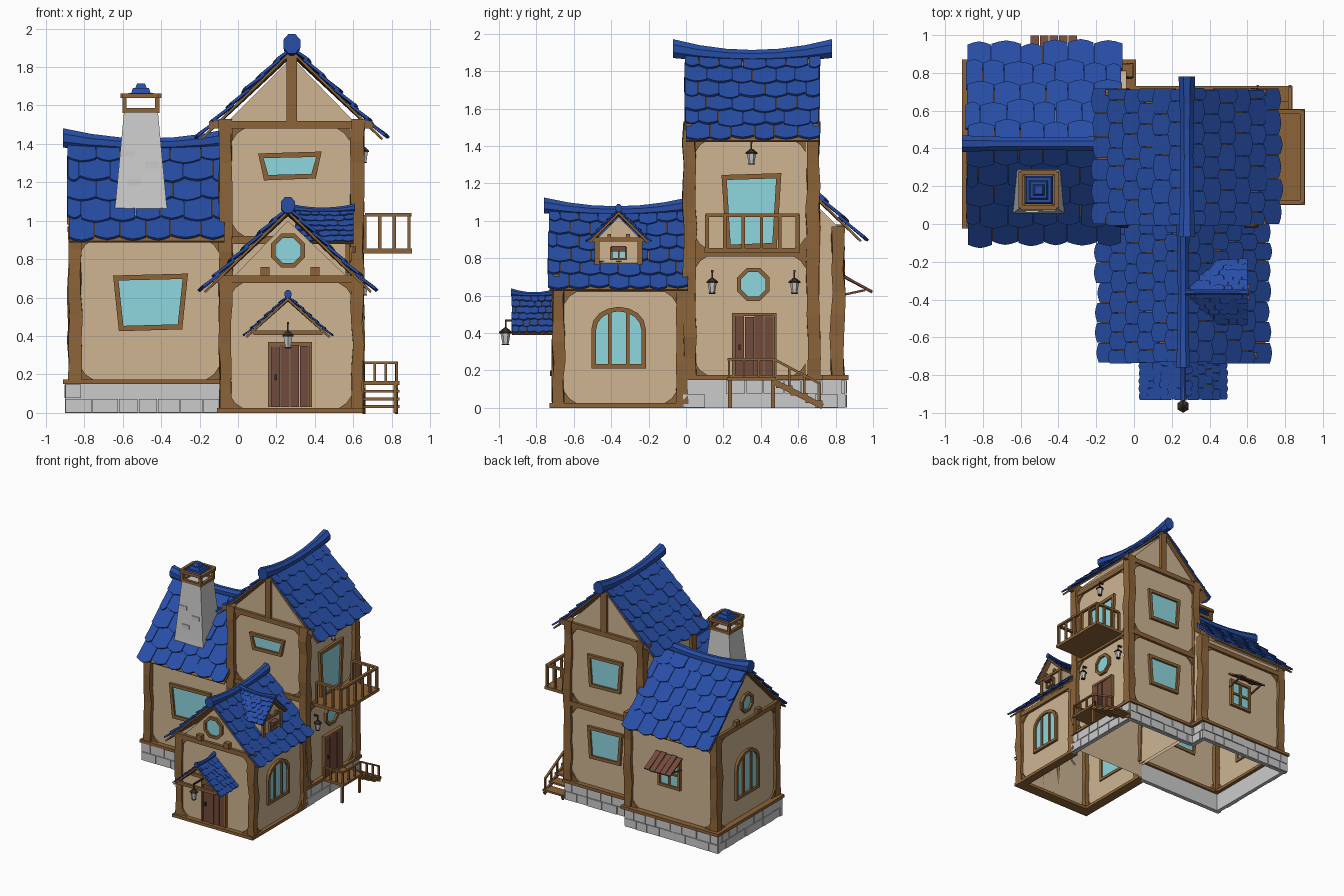
import bpy, bmesh, math, random
from mathutils import Vector as V

if "Cube" in bpy.data.objects:
    bpy.data.objects.remove(bpy.data.objects["Cube"])
random.seed(4)
COL = dict(blue=(.02, .075, .38), plaster=(.62, .46, .29), wood=(.26, .125, .04), glass=(.27, .68, .74),
           door=(.17, .07, .045), iron=(.05, .03, .02), stone=None)
MAT, parts = {}, {}
for k, c in COL.items():
    if c:
        MAT[k] = bpy.data.materials.new(k)
        MAT[k].diffuse_color = (*c, 1)
Z = V((0, 0, 1))

def P(name, mat):
    """bmesh collecting one named part"""
    return parts.setdefault((name, mat), bmesh.new())
def jit(a):
    return random.uniform(-a, a)
def skin(bm, rings, cap=True, closed=True):
    """join equal rings of points by quads"""
    vs = [[bm.verts.new(p) for p in r] for r in rings]
    n = len(vs[0])
    for a, b in zip(vs, vs[1:]):
        for i in range(n if closed else n - 1):
            bm.faces.new((a[i], a[(i + 1) % n], b[(i + 1) % n], b[i]))
    if cap:
        bm.faces.new(vs[0][::-1])
        bm.faces.new(vs[-1])
def bar(bm, a, b, w, h):
    a, b = V(a), V(b)
    d = (b - a).normalized()
    s = d.cross(Z) if abs(d.z) < .95 else V((1, 0, 0))
    s.normalize()
    u = s.cross(d)
    off = [s * (i * w / 2) + u * (j * h / 2) for i, j in ((-1, -1), (1, -1), (1, 1), (-1, 1))]
    skin(bm, [[a + o for o in off], [b + o for o in off]])
def box(bm, x0, x1, y0, y1, z0, z1):
    skin(bm, [[V((x0, y0, z)), V((x1, y0, z)), V((x1, y1, z)), V((x0, y1, z))] for z in (z0, z1)])
def loft(bm, axis, stations, sides, wob=0):
    """stations: (centre, radius a, radius b) along an axis"""
    A, B = {'x': (V((0, 1, 0)), Z), 'y': (V((1, 0, 0)), Z), 'z': (V((1, 0, 0)), V((0, 1, 0)))}[axis]
    k = 1 / math.cos(math.pi / sides)
    skin(bm, [[V(c) + A * ((ra + jit(wob)) * k * math.cos(t)) + B * ((rb + jit(wob)) * k * math.sin(t))
               for t in [(i + .5) * 2 * math.pi / sides for i in range(sides)]] for c, ra, rb in stations])
# wall frames: u runs along the wall (world x or y, signed), v is up, d is outward
def wall(side, off):
    U = dict(front=V((1, 0, 0)), right=V((0, 1, 0)), back=V((-1, 0, 0)), left=V((0, -1, 0)))[side]
    N = U.cross(Z)
    return lambda u, v, d: U * u + Z * v + N * (d + off)
def fbox(bm, F, u0, u1, v0, v1, d0, d1):
    skin(bm, [[F(u0, v0, d), F(u1, v0, d), F(u1, v1, d), F(u0, v1, d)] for d in (d0, d1)])
def window(F, pts, t=.028, bars=()):
    us, vs = [p[0] for p in pts], [p[1] for p in pts]
    cu, cv, hu, hv = (min(us) + max(us)) / 2, (min(vs) + max(vs)) / 2, (max(us) - min(us)) / 2, (max(vs) - min(vs)) / 2
    inn = [(cu + (u - cu) * (1 - t / hu), cv + (v - cv) * (1 - t / hv)) for u, v in pts]
    ring = lambda q, d: [F(u, v, d) for u, v in q]
    skin(P('window_frames', 'wood'), [ring(pts, -.01), ring(pts, .022), ring(inn, .022), ring(inn, -.01), ring(pts, -.01)], cap=False)
    skin(P('window_panes', 'glass'), [ring(inn, .0), ring(inn, .006)])
    for b in bars:
        fbox(P('window_frames', 'wood'), F, *b, 0, .018)
def trap(F, u, v, wt, wb, h):
    window(F, [(u - wb, v - h), (u + wb, v - h + .01), (u + wt, v + h), (u - wt, v + h - .01)])
def arch(F, u, v0, v1, w):
    vs = v1 - w * .8
    pts = [(u - w, v0), (u + w, v0)] + [(u + w * math.cos(a), vs + w * .8 * math.sin(a)) for a in [i * math.pi / 8 for i in range(9)]]
    window(F, pts, .024, [(u + s * w * .33 - .009, u + s * w * .33 + .009, v0 + .01, v1 - .03) for s in (-1, 1)])
def octa(F, u, v, r):
    window(F, [(u + r * math.cos((i + .5) * math.pi / 4), v + r * math.sin((i + .5) * math.pi / 4)) for i in range(8)], .022)
def door(F, u0, u1, v0, v1):
    n, w = 4, (u1 - u0) / 4
    for i in range(n):
        fbox(P('door_planks', 'door'), F, u0 + i * w + .002, u0 + (i + 1) * w - .002, v0, v1 + jit(.006), 0, .022 + jit(.004))
    fbox(P('door_frames', 'wood'), F, u0 - .015, u1 + .015, v1, v1 + .018, 0, .03)
    for a in (u0 - .015, u1):
        fbox(P('door_frames', 'wood'), F, a, a + .015, v0, v1, 0, .028)
    fbox(P('door_handles', 'iron'), F, u0 + .02, u0 + .032, v0 + .14, v0 + .17, .02, .036)
def braces(F, u0, u1, v0, v1, s=.065):
    for u, a in ((u0, 1), (u1, -1)):
        for v, b in ((v0, 1), (v1, -1)):
            q = [(u, v), (u + a * s, v), (u + a * s * .4, v + b * s * .4), (u, v + b * s)]
            skin(P('corner_braces', 'wood'), [[F(x, y, d) for x, y in q] for d in (-.005, .014)])
def lantern(F, u, v, d=.035, s=1):
    bm = P('lanterns', 'iron')
    c = lambda h: F(u, v + h * s, d)
    bar(bm, F(u, v + .12 * s, -.01), F(u, v + .12 * s, d), .012, .012)
    bar(bm, c(.125), c(.08), .008, .008)
    loft(bm, 'z', [(c(.085), .006 * s, .006 * s), (c(.065), .027 * s, .027 * s), (c(.058), .027 * s, .027 * s)], 6)
    loft(bm, 'z', [(c(0), .014 * s, .014 * s), (c(.006), .017 * s, .017 * s)], 6)
    loft(P('lantern_glass', 'stone'), 'z', [(c(.006), .013 * s, .013 * s), (c(.058), .021 * s, .021 * s)], 6)
# shingled roofs
def slope(name, e0, e1, r0, r1, rows, cols, sag, th):
    e0, e1, r0, r1 = map(V, (e0, e1, r0, r1))
    N = (e1 - e0).cross(r0 - e0).normalized()
    N = N if N.z > 0 else -N
    def at(s, t, h):
        return e0.lerp(e1, s).lerp(r0.lerp(r1, s), t) + N * h + Z * (sag * (2 * s - 1) ** 2 * t)
    S = [i / 6 for i in range(7)]
    skin(P(name + '_deck', 'wood'), [[at(s, .02, -.012), at(s, .02, 0), at(s, 1, 0), at(s, 1, -.012)] for s in S])
    bm = P(name + '_shingles', 'blue')
    for r in range(rows):
        sh = .5 * (r % 2)
        cut = [min(1, max(0, (i - sh + jit(.1)) / cols)) for i in range(cols + 1 + r % 2)]
        cut[0], cut[-1] = -.008 + jit(.008), 1.008 + jit(.008)
        for a, b in zip(cut, cut[1:]):
            lo, hi, g = (r + jit(.1)) / rows, min(1, (r + 1.3) / rows), .002
            k = .17 / rows
            q = [(a + g, lo + k), ((a * 3 + b) / 4, lo + k * .35), ((a + b) / 2, lo), ((a + b * 3) / 4, lo + k * .35), (b - g, lo + k), (b - g, hi), (a + g, hi)]
            lift = th * random.uniform(.7, 1.2)
            skin(bm, [[at(s, t, (lift if t < hi else 0) + o) for s, t in q] for o in (0, th)])
def gable(name, axis, c, hw, ze, zr, s0, s1, rows, cols, sag=.02, th=.014, rr=.042, over=(.05, .05)):
    p = (lambda a, s, z: V((a, s, z))) if axis == 'y' else (lambda a, s, z: V((s, a, z)))
    for k in (-1, 1):
        slope(name, p(c + k * hw, s0, ze), p(c + k * hw, s1, ze), p(c, s0, zr), p(c, s1, zr), rows, cols, sag, th)
    a, b = s0 - over[0], s1 + over[1]
    st = []
    for i in range(7):
        f = i / 6
        q = (2 * f - 1) ** 2
        st.append((p(c, a + (b - a) * f, zr + .01 + q * (sag + rr * .5)), rr * (.8 + .25 * q), rr * (.8 + .4 * q)))
    loft(P(name + '_ridge', 'blue'), axis, st, 8)
def shell(name, axis, pts, s0, s1):
    """plaster walls, open underneath"""
    bm = P(name, 'plaster')
    p = (lambda a, s, z: V((a, s, z))) if axis == 'y' else (lambda a, s, z: V((s, a, z)))
    skin(bm, [[p(a, s, z) for a, z in pts] for s in (s0, s1)], closed=False)
def post(x, y, z0, z1, r=.034):
    n = max(3, int((z1 - z0) / .11))
    loft(P('corner_posts', 'wood'), 'z', [((x + jit(.004), y + jit(.004), z0 + (z1 - z0) * i / n), r, r) for i in range(n + 1)], 4, .006)
def stones(F, u0, u1):
    bm = P('stone_base', 'stone')
    fbox(bm, F, u0, u1, 0, .15, -.03, 0)
    for r in range(2):
        u = u0 - (.05 if r else 0)
        while u < u1:
            w = random.uniform(.09, .15)
            fbox(bm, F, max(u, u0) + .003, max(min(u + w, u1), u0 + .02) - .003, r * .075 + .003, r * .075 + .072, -.01, .008 + jit(.004))
            u += w

# walls
shell('tower_walls', 'y', [(-.07, .13), (-.07, 1.5), (.28, 1.85), (.62, 1.5), (.62, .13)], .02, .69)
shell('left_wing_walls', 'x', [(.02, .13), (.02, .96), (.425, 1.36), (.82, .96), (.82, .13)], -.86, -.04)
shell('front_wing_walls', 'y', [(-.07, .02), (-.07, .66), (.26, 1.0), (.62, .66), (.62, .02)], -.69, .02)
shell('dormer_walls', 'x', [(-.48, .7), (-.48, .9), (-.36, 1.02), (-.24, .9), (-.24, .7)], .35, .57)
# roofs
gable('tower_roof', 'y', .28, .485, 1.42, 1.87, .0, .71, 6, 6, over=(.07, .07))
gable('left_wing_roof', 'x', .425, .525, .885, 1.385, -.88, -.07, 5, 6, sag=.015, over=(.03, .03))
gable('front_wing_roof', 'y', .26, .445, .625, 1.04, -.73, .01, 6, 7, sag=.015, rr=.035, over=(.03, 0))
gable('porch_roof', 'y', .26, .225, .395, .595, -.93, -.69, 6, 6, sag=.005, th=.008, rr=.017, over=(.005, 0))
gable('dormer_roof', 'x', -.36, .165, .885, 1.045, .3, .6, 6, 6, sag=.005, th=.008, rr=.017, over=(.03, .01))
# wall frames used below
FW, FT, FF = wall('front', -.02), wall('front', -.02), wall('front', .69)
RT, RF, RD = wall('right', .62), wall('right', .62), wall('right', .57)
BT, BW, LW, LF, LT = wall('back', .69), wall('back', .82), wall('left', .86), wall('left', .07), wall('left', .07)
# corner posts
for x in (-.065, .62):
    for y in (.02, .68):
        post(x, y, .15, 1.53)
    post(x, -.68, .02, .69, .03)
    post(x, -.02, .02, .69, .03)
for x, y in ((-.85, .02), (-.85, .81), (-.04, .81)):
    post(x, y, .15, .97)
# stone base and sill planks
for F, a, b in ((wall('front', .01), -.9, -.07), (wall('left', .89), -.85, .01), (wall('back', .85), .02, .9), (wall('right', -.02), .69, .85),
                (wall('back', .71), -.64, .02), (wall('right', .64), -.02, .71)):
    stones(F, a, b)
sill = P('sill_planks', 'wood')
for s in ((-.91, -.07, -.025, .04), (-.91, -.83, -.025, .865), (-.91, .01, .8, .87), (-.06, .01, .69, .865), (-.02, .655, .67, .73), (.6, .655, -.02, .73)):
    box(sill, *s, .15, .175)
for s in ((-.1, .65, -.73, -.64), (-.11, -.03, -.73, .02), (.58, .65, -.73, -.02)):
    box(sill, *s, 0, .025)
# beams on the walls
bm = P('wall_beams', 'wood')
for F, u0, u1, v in ((FT, -.15, .7, 1.5), (BT, -.7, .15, 1.5), (BT, -.62, .07, .83), (RT, .0, .7, .83), (RT, .0, .7, 1.45), (LT, -.7, 0, 1.45),
                     (FT, -.07, .62, .9), (FF, -.13, .65, .695), (LW, -.85, 0, .96), (BW, .04, .86, .9), (FW, -.86, -.07, .92),
                     (RF, -.69, 0, .64), (LF, 0, .69, .64)):
    fbox(bm, F, u0, u1, v - .02, v + .02, -.01, .022)
for F, u, v0, v1 in ((FT, .28, 1.5, 1.86), (BT, -.28, 1.5, 1.86)):
    fbox(bm, F, u - .028, u + .028, v0, v1, -.01, .02)
for u in (.14, .4):
    fbox(bm, FF, u - .024, u + .024, .715, .76, 0, .04)
for u in (-.57, -.28):
    fbox(bm, LW, u - .024, u + .024, .98, 1.02, 0, .03)
for F, c in ((FF, .26),):
    for d in (.03, .22):
        fbox(bm, F, c - .18, c + .18, .405, .43, d, d + .02)
for v in (.9, .74):
    fbox(bm, RD, -.5, -.22, v - .01, v + .01, -.01, .015)
for u in (-.475, -.245):
    fbox(bm, RD, u - .013, u + .013, .72, .9, -.01, .012)
for u in (-.41, -.31):
    fbox(bm, RD, u - .01, u + .01, .905, .93, 0, .02)
for F, a, b, c, d in ((FW, -.82, -.1, .175, .9), (FT, -.03, .58, .92, 1.48), (FF, -.04, .59, .025, .675), (RT, .05, .64, .175, .81), (RT, .05, .64, .85, 1.43),
                      (RF, -.65, -.05, .025, .62), (LF, .05, .65, .025, .62), (BT, -.58, .03, .175, .81), (BT, -.58, .03, .85, 1.48),
                      (BW, .07, .82, .175, .88), (LW, -.78, -.05, .175, .94)):
    braces(F, a, b, c, d)
# windows and doors
trap(FW, -.455, .575, .195, .165, .15)
trap(FT, .27, 1.285, .165, .135, .075)
trap(BT, -.27, .55, .165, .145, .14)
trap(BT, -.27, 1.16, .165, .145, .14)
trap(RT, .35, 1.05, .16, .135, .205)
octa(FF, .26, .845, .095)
octa(RT, .36, .66, .095)
octa(LW, -.425, 1.12, .085)
arch(RF, -.36, .21, .54, .145)
arch(LF, .36, .21, .54, .145)
arch(LW, -.42, .34, .72, .155)
window(BW, [(.32, .43), (.53, .43), (.53, .67), (.32, .67)], .022, [(.416, .434, .44, .66), (.33, .52, .542, .558)])
window(RD, [(-.405, .79), (-.315, .79), (-.315, .86), (-.405, .86)], .012, [(-.364, -.356, .8, .85)])
fbox(P('dormer_shutter', 'door'), RD, -.4, -.32, .835, .865, 0, .045)
door(FF, .17, .37, .03, .35)
door(RT, .26, .47, .17, .49)
# back awning
for i in range(5):
    x = -.525 + i * .05
    bar(P('awning', 'door'), (x, .83, .71 + jit(.005)), (x, .995, .62 + jit(.005)), .046, .012)
for x in (-.53, -.32):
    bar(P('awning', 'door'), (x, .82, .6), (x, .96, .63), .012, .012)
# lanterns
for u, v in ((.14, .61), (.58, .61), (.35, 1.3)):
    lantern(RT, u, v)
lantern(FF, .26, .335, .275, 1.1)
# chimney
bm = P('chimney', 'stone')
loft(bm, 'z', [((-.505, .18, 1.0), .145, .13), ((-.505, .18, 1.1), .132, .12), ((-.505, .18, 1.57), .088, .088)], 4)
for x, z in ((-.57, 1.35), (-.45, 1.29), (-.54, 1.2)):
    box(bm, x - .035, x + .035, .05 + (z - 1.04) * .075, .15, z - .017, z + .017)
    box(bm, -.45, -.385 - (z - 1.04) * .09, .14, .22, z - .04, z - .005)
bm = P('chimney_cap_frame', 'wood')
for i in (-1, 1):
    for z in (1.575, 1.65):
        w = .085 if z < 1.6 else .095
        box(bm, -.505 - w, -.505 + w, .18 + i * w - .012, .18 + i * w + .012, z - .012, z + .012)
        box(bm, -.505 + i * w - .012, -.505 + i * w + .012, .18 - w, .18 + w, z - .012, z + .012)
    for j in (-1, 1):
        box(bm, -.505 + i * .085 - .011, -.505 + i * .085 + .011, .18 + j * .085 - .011, .18 + j * .085 + .011, 1.56, 1.65)
loft(P('chimney_cap_roof', 'blue'), 'z', [((-.505, .18, z), r, r) for z, r in ((1.64, .075), (1.665, .065), (1.665, .05), (1.69, .042), (1.69, .03), (1.715, .02))], 4)
# balcony
bm = P('balcony', 'wood')
box(bm, .62, .905, .1, .61, .83, .855)
def rail(bm, a, b, h, n, t=.018):
    a, b = V(a), V(b)
    bar(bm, a + Z * h, b + Z * h, t * 1.3, t)
    for i in range(n + 1):
        q = a.lerp(b, i / n)
        bar(bm, q, q + Z * h, t, t)
rail(bm, (.89, .11, .85), (.89, .6, .85), .18, 5)
for y in (.115, .595):
    rail(bm, (.66, y, .85), (.89, y, .85), .18, 3)
# side landing and stairs
bm = P('side_stairs', 'wood')
box(bm, .64, .84, .22, .48, .145, .165)
for y in (.235, .465):
    box(bm, .81, .828, y - .01, y + .01, 0, .15)
for i in range(3):
    box(bm, .65, .84, .48 + i * .08, .57 + i * .08, .105 - i * .04, .12 - i * .04)
for x in (.655, .825):
    bar(bm, (x, .47, .14), (x, .73, .008), .015, .03)
rail(bm, (.825, .23, .16), (.825, .47, .16), .1, 3, .013)
rail(bm, (.655, .23, .16), (.825, .23, .16), .1, 3, .013)
rail(bm, (.825, .47, .16), (.825, .715, .03), .1, 3, .013)

# turn the collected parts into objects
for (name, mat), bm in parts.items():
    bmesh.ops.recalc_face_normals(bm, faces=bm.faces)
    me = bpy.data.meshes.new(name)
    bm.to_mesh(me)
    bm.free()
    if mat in MAT:
        me.materials.append(MAT[mat])
    bpy.context.collection.objects.link(bpy.data.objects.new(name, me))

for m in bpy.data.materials:
    if m.users and not m.is_grease_pencil:
        m.use_nodes = True
        m.node_tree.nodes["Principled BSDF"].inputs["Base Color"].default_value = m.diffuse_color
